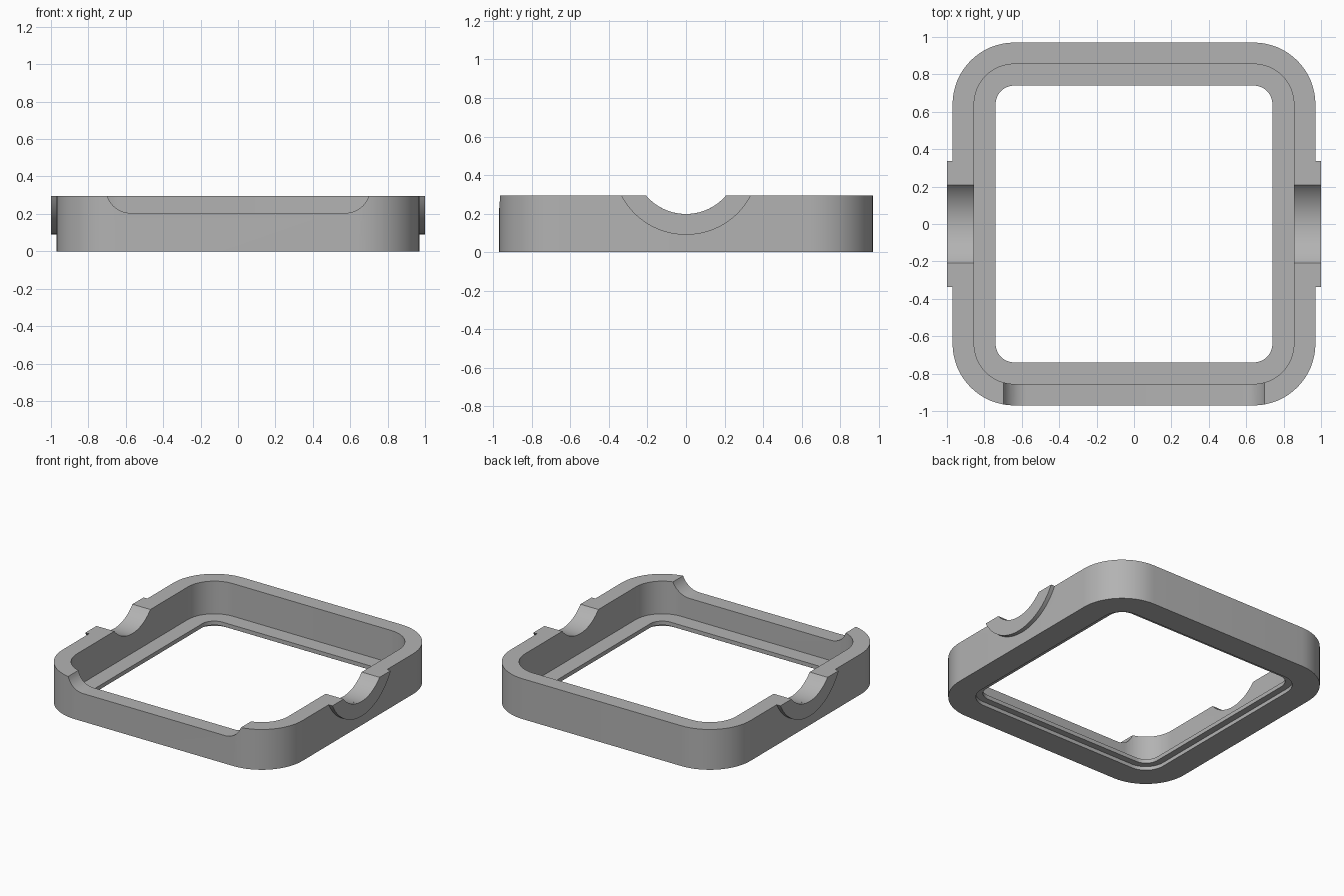
import bpy
import bmesh
from math import cos, sin, pi, acos

if "Cube" in bpy.data.objects:
    bpy.data.objects.remove(bpy.data.objects["Cube"], do_unlink=True)

TOP = 0.295            # rim height
HALF = 0.97            # half width of the frame
CORNER = 0.64          # centre of every corner arc
ARC_Z = 0.47           # axis height of the side cradles
R_IN, R_OUT = 0.272, 0.38

grey = bpy.data.materials.new("plain_grey")
grey.use_nodes = True
colour = (0.45, 0.45, 0.45, 1)
grey.diffuse_color = colour
grey.node_tree.nodes["Principled BSDF"].inputs["Base Color"].default_value = colour


def make_object(name, bm):
    bmesh.ops.recalc_face_normals(bm, faces=bm.faces)
    mesh = bpy.data.meshes.new(name)
    bm.to_mesh(mesh)
    bm.free()
    mesh.materials.append(grey)
    obj = bpy.data.objects.new(name, mesh)
    bpy.context.collection.objects.link(obj)
    return obj


def activate(obj):
    bpy.ops.object.select_all(action="DESELECT")
    obj.select_set(True)
    bpy.context.view_layer.objects.active = obj


def rounded_square(bm, half, z, segments=16):
    """Ring of vertices; all rings share the same corner centres."""
    radius = half - CORNER
    ring = []
    for quarter in range(4):
        mid = pi / 4 + quarter * pi / 2
        cx = CORNER if cos(mid) > 0 else -CORNER
        cy = CORNER if sin(mid) > 0 else -CORNER
        for i in range(segments + 1):
            a = quarter * pi / 2 + i / segments * pi / 2
            ring.append(bm.verts.new((cx + radius * cos(a), cy + radius * sin(a), z)))
    return ring


def prism(name, outline, place, start, end):
    """Extrude a 2D outline between two depths."""
    bm = bmesh.new()
    a = [bm.verts.new(place(u, v, start)) for u, v in outline]
    b = [bm.verts.new(place(u, v, end)) for u, v in outline]
    bm.faces.new(a)
    bm.faces.new(b)
    for i in range(len(a)):
        j = (i + 1) % len(a)
        bm.faces.new((a[i], a[j], b[j], b[i]))
    return make_object(name, bm)


def arc(cu, cv, radius, a0, a1, steps=24):
    return [(cu + radius * cos(a0 + (a1 - a0) * i / steps),
             cv + radius * sin(a0 + (a1 - a0) * i / steps)) for i in range(steps + 1)]


def cradle_arc(radius):
    """Lower part of a circle, cut off level with the rim."""
    spread = acos((ARC_Z - TOP) / radius)
    return arc(0, ARC_Z, radius, -pi / 2 - spread, -pi / 2 + spread, 32)


def along_x(u, v, d):
    return (d, u, v)


def along_y(u, v, d):
    return (u, d, v)


# Frame: wall, inner ledge and stepped underside
bm = bmesh.new()
section = [(HALF, 0), (HALF, TOP), (0.855, TOP), (0.855, 0.056),
           (0.74, 0.056), (0.74, 0.027), (0.787, 0.027), (0.787, 0)]
rings = [rounded_square(bm, half, z) for half, z in section]
for k, ring in enumerate(rings):
    nxt = rings[(k + 1) % len(rings)]
    for i in range(len(ring)):
        j = (i + 1) % len(ring)
        bm.faces.new((ring[i], ring[j], nxt[j], nxt[i]))
frame = make_object("frame", bm)

# Cutters: round side notches and a filleted front notch
side_cutter = prism("side_notch_cutter", arc(0, ARC_Z, R_IN, 0, 2 * pi * 95 / 96, 95),
                    along_x, -1.2, 1.2)
spread = acos((0.335 - TOP) / 0.13)
right_fillet = arc(0.575, 0.335, 0.13, -pi / 2, -pi / 2 + spread, 10)
left_fillet = [(-u, v) for u, v in reversed(right_fillet)]
edge = right_fillet[-1][0]
front_outline = left_fillet + right_fillet + [(edge, 0.5), (-edge, 0.5)]
front_cutter = prism("front_notch_cutter", front_outline, along_y, -1.2, -0.75)

activate(frame)
for cutter in (side_cutter, front_cutter):
    cutter.hide_render = True
    mod = frame.modifiers.new("notch", "BOOLEAN")
    mod.operation = "DIFFERENCE"
    mod.solver = "EXACT"
    mod.object = cutter
    bpy.ops.object.modifier_apply(modifier=mod.name)
    bpy.data.objects.remove(cutter, do_unlink=True)

# Raised crescent collars around the side notches
collar_outline = cradle_arc(R_OUT) + cradle_arc(R_IN)[::-1]
collars = [prism(name, collar_outline, along_x, side * HALF, side * 1.0)
           for name, side in (("left_collar", 1), ("right_collar", -1))]

for obj in [frame] + collars:
    activate(obj)
    bpy.ops.object.shade_smooth_by_angle(angle=pi / 6)
